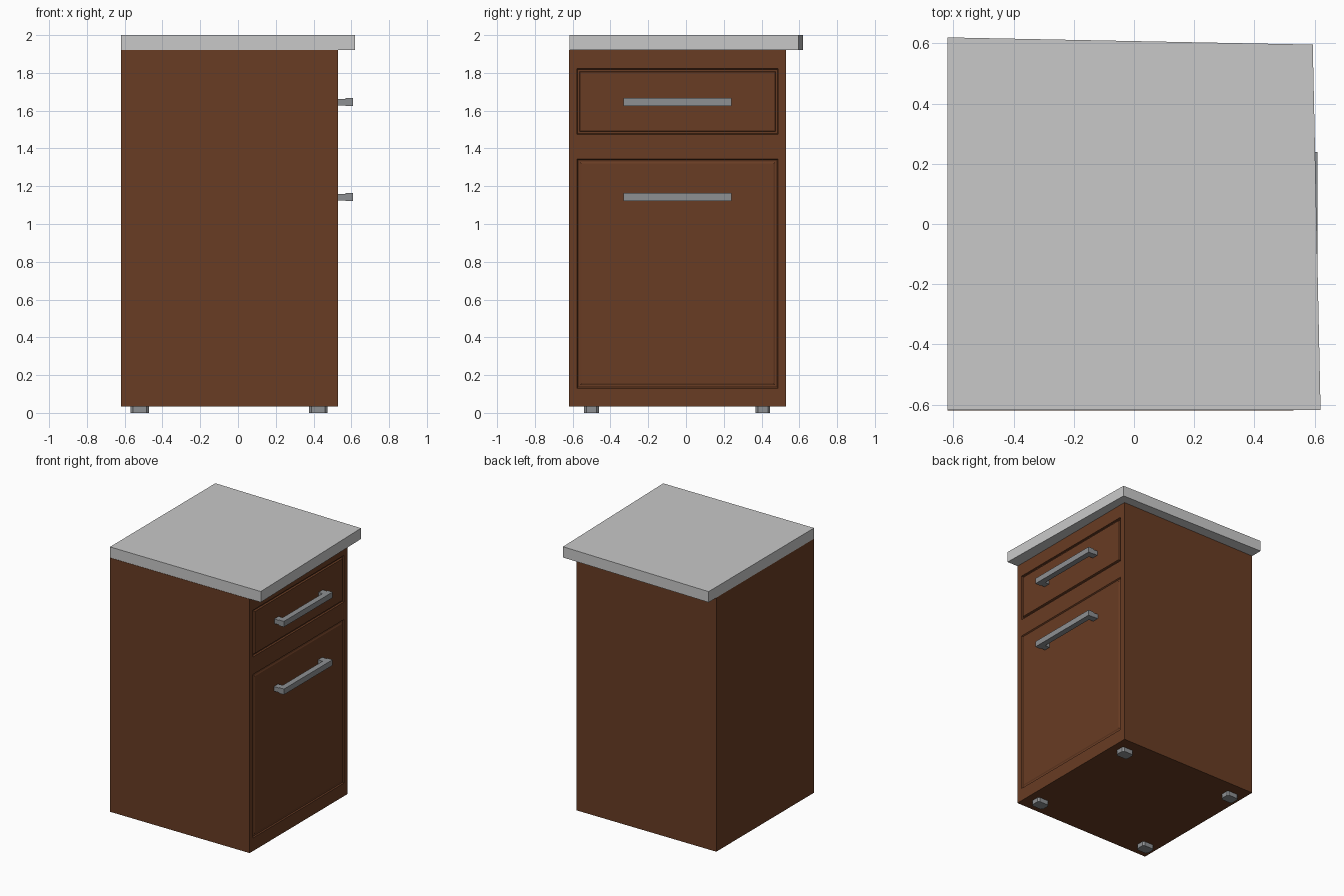
import bpy, bmesh
from mathutils import Vector

if "Cube" in bpy.data.objects:
    bpy.data.objects.remove(bpy.data.objects["Cube"])


def material(name, rgb):
    m = bpy.data.materials.new(name)
    m.use_nodes = True
    m.diffuse_color = (*rgb, 1)
    m.node_tree.nodes["Principled BSDF"].inputs["Base Color"].default_value = (*rgb, 1)
    return m


wood = material("brown wood", (0.14, 0.045, 0.017))
stone = material("pale grey worktop", (0.58, 0.58, 0.58))
metal = material("grey metal", (0.27, 0.28, 0.29))


def finish(bm, name, mat):
    bmesh.ops.recalc_face_normals(bm, faces=bm.faces)
    mesh = bpy.data.meshes.new(name)
    bm.to_mesh(mesh)
    bm.free()
    mesh.materials.append(mat)
    ob = bpy.data.objects.new(name, mesh)
    bpy.context.collection.objects.link(ob)
    return ob


def add_box(bm, lo, hi):
    lo, hi = Vector(lo), Vector(hi)
    verts = bmesh.ops.create_cube(bm, size=1)["verts"]
    for v in verts:
        v.co = (lo + hi) / 2 + v.co * (hi - lo)
    return verts


# Cabinet body with its panels cut into the +x face
FACE_X = 0.53
bm = bmesh.new()
add_box(bm, (-0.62, -0.62, 0.033), (FACE_X, 0.53, 1.92))
cuts = [((0, y, 0), (0, 1, 0)) for y in (-0.578, 0.488)]
cuts += [((0, 0, z), (0, 0, 1)) for z in (0.13, 1.345, 1.475, 1.822)]
for point, normal in cuts:
    front = [f for f in bm.faces if f.normal.x > 0.9]
    geom = front + list({e for f in front for e in f.edges})
    bmesh.ops.bisect_plane(bm, geom=geom, plane_co=point, plane_no=normal)
    bm.normal_update()


def panel(z, steps):
    face = min((f for f in bm.faces if f.normal.x > 0.9),
               key=lambda f: (f.calc_center_median() - Vector((FACE_X, -0.045, z))).length)
    for thickness, depth in steps:
        bmesh.ops.inset_region(bm, faces=[face], thickness=thickness, depth=depth,
                               use_even_offset=True)


# Drawer has a groove round a flush panel, door has a shallow groove
panel(1.65, [(0.003, -0.012), (0.011, 0), (0.004, 0.012)])
panel(0.74, [(0.006, -0.008), (0.011, 0), (0.008, 0.004)])
finish(bm, "cabinet_body", wood)

# Worktop, slightly out of square
bm = bmesh.new()
outline = [(-0.62, -0.618), (0.62, -0.618), (0.594, 0.596), (-0.62, 0.62)]
base = bm.faces.new([bm.verts.new((x, y, 1.92)) for x, y in outline])
top = bmesh.ops.extrude_face_region(bm, geom=[base])["geom"]
bmesh.ops.translate(bm, vec=(0, 0, 0.08),
                    verts=[g for g in top if isinstance(g, bmesh.types.BMVert)])
finish(bm, "worktop", stone)

# Bar handles on two posts
for name, z in (("drawer_handle", 1.645), ("door_handle", 1.142)):
    bm = bmesh.new()
    add_box(bm, (0.568, -0.332, z - 0.021), (0.61, 0.24, z + 0.021))
    for y in (-0.305, 0.213):
        add_box(bm, (FACE_X - 0.005, y - 0.025, z - 0.017), (0.57, y + 0.025, z + 0.017))
    finish(bm, name, metal)

# Feet with clipped corners
for side, x in (("right", -0.52), ("left", 0.425)):
    for end, y in (("front", -0.5), ("back", 0.407)):
        bm = bmesh.new()
        add_box(bm, (x - 0.048, y - 0.039, 0), (x + 0.048, y + 0.039, 0.036))
        upright = [e for e in bm.edges
                   if abs(e.verts[0].co.z - e.verts[1].co.z) > 0.01]
        bmesh.ops.bevel(bm, geom=upright, offset=0.012, segments=1, affect="EDGES")
        finish(bm, f"{end}_{side}_foot", metal)
